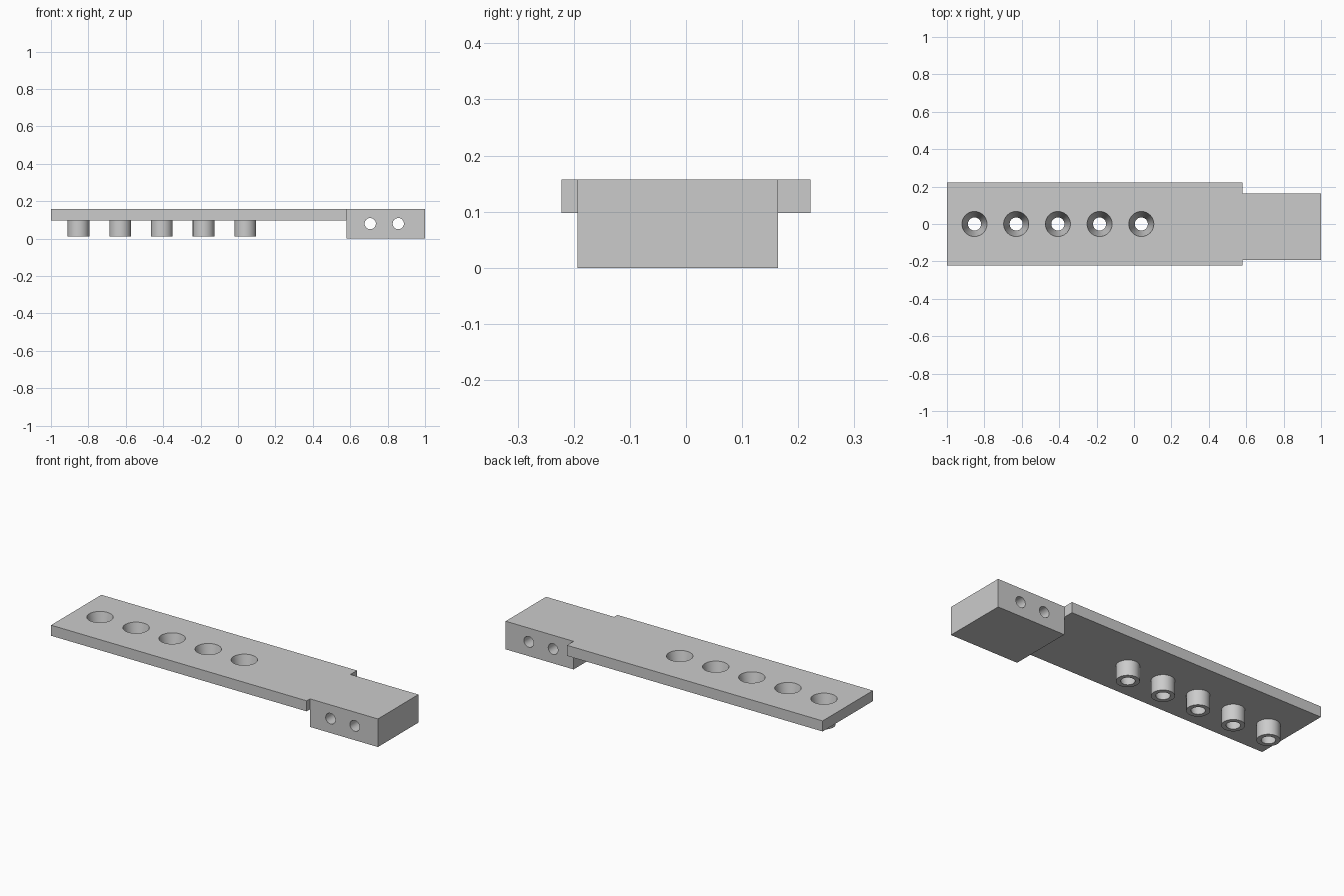
import bpy
import bmesh
from math import pi
from mathutils import Matrix, Vector

cube = bpy.data.objects.get("Cube")
if cube:
    bpy.data.objects.remove(cube, do_unlink=True)

TOP, UNDER, PEG_BASE = 0.157, 0.098, 0.012
R_TOP, R_LOW, R_PEG = 0.067, 0.035, 0.058
SLOPE = (R_TOP - R_LOW) / (TOP - PEG_BASE)
SIDES = 48
PEG_XS = [-0.853 + 0.223 * i for i in range(5)]

grey = bpy.data.materials.new("plain grey")
grey.use_nodes = True
colour = (0.6, 0.6, 0.6, 1)
grey.diffuse_color = colour
grey.node_tree.nodes["Principled BSDF"].inputs["Base Color"].default_value = colour


def finish(name, bm):
    bmesh.ops.recalc_face_normals(bm, faces=bm.faces)
    mesh = bpy.data.meshes.new(name)
    bm.to_mesh(mesh)
    bm.free()
    mesh.materials.append(grey)
    obj = bpy.data.objects.new(name, mesh)
    bpy.context.collection.objects.link(obj)
    return obj


def box(name, low, high):
    bm = bmesh.new()
    low, high = Vector(low), Vector(high)
    matrix = Matrix.Translation((low + high) / 2) @ Matrix.Diagonal((*(high - low), 1))
    bmesh.ops.create_cube(bm, size=1, matrix=matrix)
    return finish(name, bm)


def radius_at(z):
    return R_LOW + SLOPE * (z - PEG_BASE)


def select_only(obj):
    bpy.ops.object.select_all(action="DESELECT")
    obj.select_set(True)
    bpy.context.view_layer.objects.active = obj


def combine(obj, tool, operation):
    select_only(obj)
    mod = obj.modifiers.new("join", "BOOLEAN")
    mod.operation, mod.solver, mod.object = operation, "EXACT", tool
    bpy.ops.object.modifier_apply(modifier=mod.name)
    bpy.data.objects.remove(tool, do_unlink=True)


def smooth(obj):
    select_only(obj)
    bpy.ops.object.shade_smooth_by_angle(angle=pi / 6)


# Long plate with the deep end block
body = box("plate_and_end_block", (-1, -0.222, UNDER), (0.58, 0.222, TOP))
combine(body, box("block", (0.58, -0.193, 0), (1, 0.164, TOP)), "UNION")

# Tapered sockets through the plate
for x in PEG_XS:
    bm = bmesh.new()
    low, high = UNDER - 0.02, TOP + 0.02
    bmesh.ops.create_cone(bm, cap_ends=True, segments=SIDES, depth=high - low,
                          radius1=radius_at(low), radius2=radius_at(high),
                          matrix=Matrix.Translation((x, 0, (low + high) / 2)))
    combine(body, finish("socket_cutter", bm), "DIFFERENCE")

# Cross holes through the end block
for x in (0.707, 0.857):
    bm = bmesh.new()
    bmesh.ops.create_cone(bm, cap_ends=True, segments=32, depth=1, radius1=0.03, radius2=0.03,
                          matrix=Matrix.Translation((x, 0, 0.08)) @ Matrix.Rotation(pi / 2, 4, "X"))
    combine(body, finish("hole_cutter", bm), "DIFFERENCE")
smooth(body)

# Hollow pegs that carry the sockets down below the plate
for i, x in enumerate(PEG_XS):
    bm = bmesh.new()
    outline = [(R_LOW, PEG_BASE), (R_PEG, PEG_BASE), (R_PEG, UNDER), (radius_at(UNDER), UNDER)]
    verts = [bm.verts.new((x + r, 0, z)) for r, z in outline]
    edges = [bm.edges.new((verts[k], verts[(k + 1) % 4])) for k in range(4)]
    bmesh.ops.spin(bm, geom=verts + edges, cent=(x, 0, 0), axis=(0, 0, 1),
                   angle=2 * pi, steps=SIDES, use_merge=True)
    bmesh.ops.remove_doubles(bm, verts=bm.verts, dist=0.0001)
    smooth(finish(f"hollow_peg_{i + 1}", bm))
